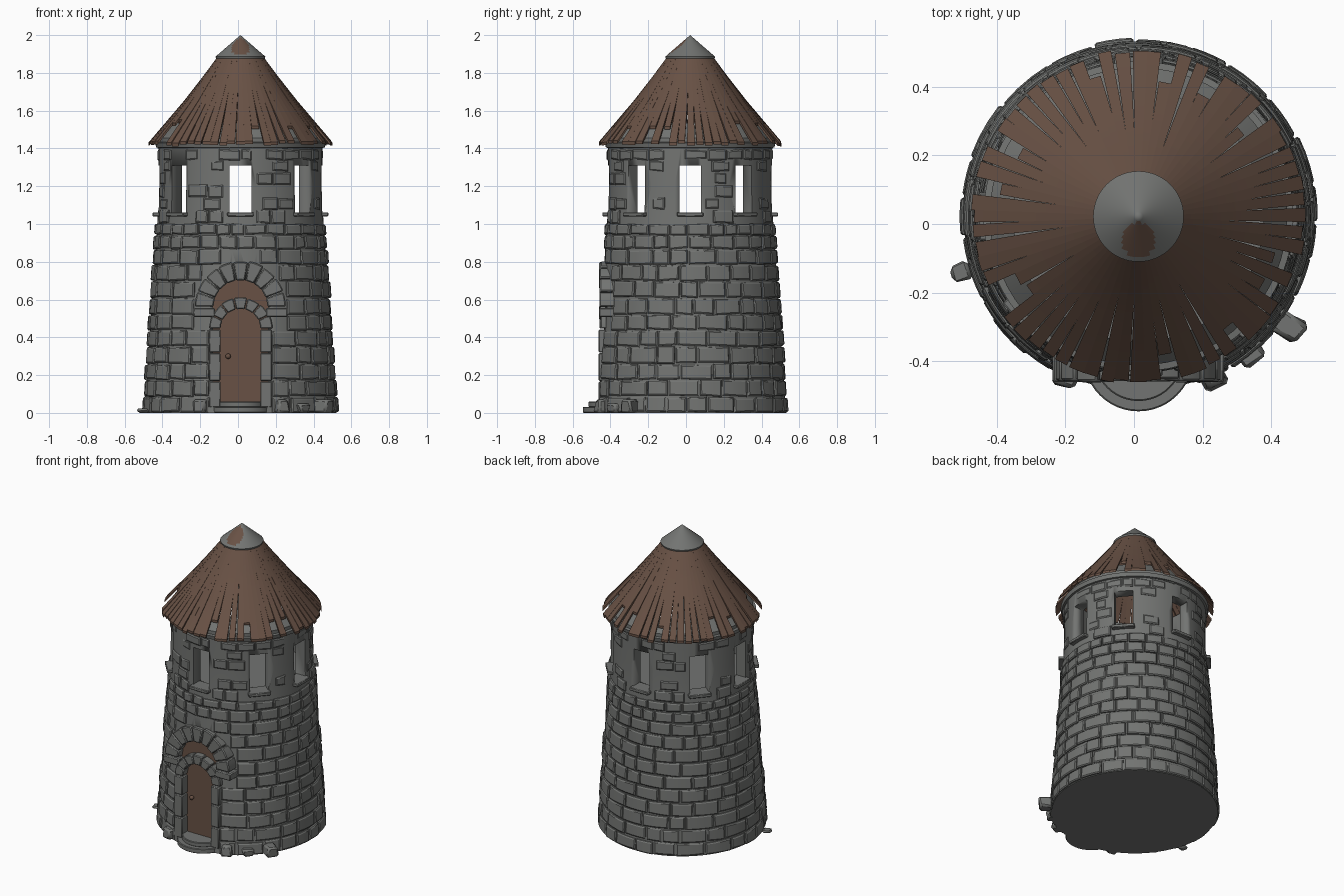
import bpy, bmesh, math, random
from math import sin, cos, pi, radians, sqrt
from mathutils import Matrix, Vector

random.seed(4)
if "Cube" in bpy.data.objects:
    bpy.data.objects.remove(bpy.data.objects["Cube"], do_unlink=True)

AXIS = Vector((0.013, 0.022, 0))


def material(name, rgb):
    m = bpy.data.materials.new(name)
    m.use_nodes = True
    m.diffuse_color = (*rgb, 1)
    m.node_tree.nodes["Principled BSDF"].inputs["Base Color"].default_value = (*rgb, 1)
    return m


STONE = material("grey_stone", (0.17, 0.175, 0.168))
WOOD = material("brown_wood", (0.14, 0.083, 0.059))


def finish(bm, name, *mats, bevel=0, angle=30):
    bmesh.ops.recalc_face_normals(bm, faces=bm.faces)
    me = bpy.data.meshes.new(name)
    bm.to_mesh(me)
    bm.free()
    ob = bpy.data.objects.new(name, me)
    ob.location = AXIS
    bpy.context.collection.objects.link(ob)
    for m in mats:
        me.materials.append(m)
    if bevel:
        mod = ob.modifiers.new("Bevel", "BEVEL")
        mod.width, mod.segments = bevel, 1
    bpy.ops.object.select_all(action="DESELECT")
    ob.select_set(True)
    bpy.context.view_layer.objects.active = ob
    bpy.ops.object.shade_smooth_by_angle(angle=radians(angle))
    return ob


def lathe(profile, steps=64, close=False):
    bm = bmesh.new()
    vs = [bm.verts.new((r, 0, z)) for r, z in profile]
    es = [bm.edges.new(p) for p in zip(vs, vs[1:])]
    if close:
        es.append(bm.edges.new((vs[-1], vs[0])))
    bmesh.ops.spin(bm, geom=vs + es, axis=(0, 0, 1), cent=(0, 0, 0),
                   angle=2 * pi, steps=steps, use_duplicate=False)
    bmesh.ops.remove_doubles(bm, verts=bm.verts, dist=1e-4)
    return bm


def prism(bm, pts, y0, y1):
    """Extrude an x-z outline from y0 to y1."""
    a = [bm.verts.new((x, y0, z)) for x, z in pts]
    b = [bm.verts.new((x, y1, z)) for x, z in pts]
    bm.faces.new(a)
    bm.faces.new(b[::-1])
    for i in range(len(pts)):
        j = (i + 1) % len(pts)
        bm.faces.new((a[i], b[i], b[j], a[j]))


def box(bm, size, matrix):
    return bmesh.ops.create_cube(bm, size=1, matrix=matrix @ Matrix.Diagonal((*size, 1)))["verts"]


def arc(r, zc, a0, a1, n):
    return [(r * cos(a0 + (a1 - a0) * i / n), zc + r * sin(a0 + (a1 - a0) * i / n)) for i in range(n + 1)]


def arch(r, zc, z0):
    return [(r, z0)] + arc(r, zc, 0, pi, 20) + [(-r, z0)]


# Tower core: tapered below, straight and hollow above, sloped wall top
WALL = [(0.508, 0), (0.495, 0.2), (0.48, 0.42), (0.464, 0.65), (0.45, 0.86), (0.438, 1.04), (0.434, 1.2), (0.434, 1.455)]


def wall_radius(z):
    for (r0, z0), (r1, z1) in zip(WALL, WALL[1:]):
        if z <= z1:
            return r0 + (r1 - r0) * (z - z0) / (z1 - z0)
    return WALL[-1][0]


core = finish(lathe([(0, 0)] + WALL + [(0.365, 1.535), (0.365, 1.05), (0, 1.05)]), "tower_wall", STONE)

# Openings: four window shafts through the tower, one arched door recess
WINDOWS = [radians(a) for a in (0, 41, 90, 139, 180, 221, 270, 319)]
cutters = []
for a in WINDOWS[:4]:
    bm = bmesh.new()
    box(bm, (1.2, 0.115, 0.25), Matrix.Rotation(a, 4, "Z") @ Matrix.Translation((0, 0, 1.185)))
    cutters.append(finish(bm, "window_cutter"))
bm = bmesh.new()
prism(bm, arch(0.145, 0.56, 0.03), -0.7, -0.42)
cutters.append(finish(bm, "door_cutter"))
for c in cutters:
    c.hide_render = True
    mod = core.modifiers.new("Opening", "BOOLEAN")
    mod.operation, mod.solver, mod.object = "DIFFERENCE", "EXACT", c
bpy.context.view_layer.update()
cut = bpy.data.meshes.new_from_object(core.evaluated_get(bpy.context.evaluated_depsgraph_get()))
core.modifiers.clear()
core.data = cut
for c in cutters:
    bpy.data.objects.remove(c, do_unlink=True)


# Stone courses
def brick(bm, a0, a1, z0, z1, proud):
    n, rows = 3, []
    j = [random.uniform(-0.005, 0.005) for _ in range(4)]
    for inset, out in ((0, -0.012), (0.001, proud - 0.005), (0.008, proud)):
        lo, hi = [], []
        for i in range(n + 1):
            t = i / n
            a = a0 + inset * 2 + (a1 - a0 - inset * 4) * t
            for line, z in ((lo, z0 + inset + j[0] + (j[1] - j[0]) * t), (hi, z1 - inset + j[2] + (j[3] - j[2]) * t)):
                z = max(z, 0)
                r = wall_radius(z) + out
                line.append(bm.verts.new((r * sin(a), -r * cos(a), z)))
        rows.append(lo + hi[::-1])
    for p, q in zip(rows, rows[1:]):
        for i in range(len(p)):
            k = (i + 1) % len(p)
            bm.faces.new((p[i], p[k], q[k], q[i]))
    f = rows[-1]
    for i in range(n):
        bm.faces.new((f[i], f[i + 1], f[-2 - i], f[-1 - i]))


def door_half_width(z):
    if z < 0.5:
        return 0.165
    return sqrt(max(0, 0.245 ** 2 - (max(z, 0.56) - 0.56) ** 2))


bm = bmesh.new()
z = 0.0
while z < 1.4:
    upper = z > 1.03
    h = min(random.uniform(0.082, 0.095) if z < 0.8 else random.uniform(0.06, 0.075), 1.42 - z)
    half = max(door_half_width(z), door_half_width(z + h)) if z < 0.81 else 0
    a = math.asin(half / wall_radius(z)) if half else random.uniform(0, 0.2)
    end = 2 * pi - a if half else 2 * pi + a
    while a < end - 0.01:
        w = random.uniform(0.2, 0.36) * (0.8 if z > 0.8 else 1)
        b = end if end - a - w < 0.14 else a + w
        mid = (a + b) / 2 - pi / 2
        blocked = 1.0 < z + h / 2 < 1.34 and any(
            abs((mid - t + pi) % (2 * pi) - pi) < (b - a) / 2 + 0.15 for t in WINDOWS)
        if not blocked and not (upper and random.random() < 0.35):
            brick(bm, a + 0.006, b - 0.006, z + 0.003, z + h - 0.003,
                  random.uniform(0.003, 0.009) if upper else random.uniform(0.006, 0.016))
        a = b
    z += h
finish(bm, "wall_stones", STONE, angle=25)

# Window sills
bm = bmesh.new()
for a in WINDOWS:
    box(bm, (0.10, 0.14, 0.022), Matrix.Rotation(a, 4, "Z") @ Matrix.Translation((0.415, 0, 1.051)))
finish(bm, "window_sills", STONE, bevel=0.004)

# Cornice under the eaves
finish(lathe([(0.42, 1.40), (0.446, 1.405), (0.452, 1.43), (0.42, 1.435)], close=True), "cornice", STONE)

# Door leaf with lunette above, and knob
bm = bmesh.new()
prism(bm, arch(0.15, 0.56, 0.04), -0.43, -0.41)
finish(bm, "door", WOOD)
bm = bmesh.new()
bmesh.ops.create_uvsphere(bm, u_segments=12, v_segments=8, radius=0.014, matrix=Matrix.Translation((-0.065, -0.44, 0.3)))
finish(bm, "door_knob", WOOD)


# Arched door surrounds
def voussoirs(bm, r0, r1, zc, y0, y1, n):
    for i in range(n):
        a, b = pi * i / n + 0.012, pi * (i + 1) / n - 0.012
        d = random.uniform(-0.004, 0.004)
        prism(bm, arc(r0, zc, a, b, 3) + arc(r1 + d, zc, b, a, 3), y0 + d, y1)


bm = bmesh.new()
voussoirs(bm, 0.105, 0.167, 0.445, -0.478, -0.40, 7)
for s in (-1, 1):
    for z0, z1 in ((0.03, 0.17), (0.17, 0.32), (0.32, 0.445)):
        prism(bm, [(s * 0.105, z0), (s * 0.167, z0), (s * 0.167, z1 - 0.004), (s * 0.105, z1 - 0.004)], -0.484, -0.40)
finish(bm, "inner_door_frame", STONE, bevel=0.005)
bm = bmesh.new()
voussoirs(bm, 0.142, 0.243, 0.56, -0.478, -0.38, 9)
for s in (-1, 1):
    prism(bm, [(s * 0.135, 0.508), (s * 0.25, 0.508), (s * 0.25, 0.556), (s * 0.135, 0.556)], -0.482, -0.36)
finish(bm, "outer_door_arch", STONE, bevel=0.006)

# Round doorsteps
bm = bmesh.new()
for r, z0, z1 in ((0.16, 0, 0.032), (0.13, 0.03, 0.06)):
    bmesh.ops.create_cone(bm, cap_ends=True, segments=48, radius1=r, radius2=r, depth=z1 - z0,
                          matrix=Matrix.Translation((0, -0.408, (z0 + z1) / 2)))
finish(bm, "doorsteps", STONE, bevel=0.004)

# Loose rocks at the foot
bm = bmesh.new()
for x, y, size, h in ((-0.52, -0.16, 0.06, 0.022), (-0.21, -0.46, 0.07, 0.07), (0.21, -0.46, 0.08, 0.07),
                      (0.435, -0.32, 0.085, 0.07), (0.32, -0.39, 0.08, 0.05)):
    turn = Matrix.Rotation(math.atan2(y, x), 4, "Z")
    for v in box(bm, (size, size * 0.85, h), Matrix.Translation((x, y, h / 2)) @ turn):
        v.co += Vector([random.uniform(-0.012, 0.012) for _ in range(2)] + [0])
finish(bm, "loose_rocks", STONE, bevel=0.012)


# Roof planks: tight at the top, ragged and gapped at the eaves
def roof_height(r):
    t = (0.485 - r) / 0.365
    return 1.432 + 0.455 * t - 0.05 * t * (1 - t)


bm = bmesh.new()
COUNT = 64
for i in range(COUNT):
    a = 2 * pi * i / COUNT
    end = random.uniform(0.38, 0.43) if random.random() < 0.14 else random.uniform(0.478, 0.49)
    lift = random.uniform(0, 0.006)
    skew = random.uniform(-0.08, 0.08)
    loops = []
    for k, r in enumerate((0.11, 0.2, 0.3, end)):
        w = pi / COUNT * (1.1, 1.08, 1.02, random.uniform(0.78, 1.02))[k]
        c = a + skew * pi / COUNT * k
        loops.append([bm.verts.new((r * cos(t), r * sin(t), roof_height(r) + lift * k / 3 + d))
                      for t, d in ((c - w, -0.016), (c + w, -0.016), (c + w, 0), (c - w, 0))])
    for p, q in zip(loops, loops[1:]):
        for m in range(4):
            bm.faces.new((p[m], p[(m + 1) % 4], q[(m + 1) % 4], q[m]))
    bm.faces.new(loops[0])
    bm.faces.new(loops[-1])
finish(bm, "roof_planks", WOOD)

# Roof cap with a worn brown patch on its front
bm = lathe([(0, 1.872), (0.128, 1.872), (0.132, 1.886)]
           + [(0.132 * (1 - k / 10), 1.886 + 0.114 * k / 10) for k in range(1, 11)])
for f in bm.faces:
    c = f.calc_center_median()
    if c.z > 1.895 and math.hypot(c.x, c.y + 0.068) < 0.05:
        f.material_index = 1
finish(bm, "roof_cap", STONE, WOOD)
